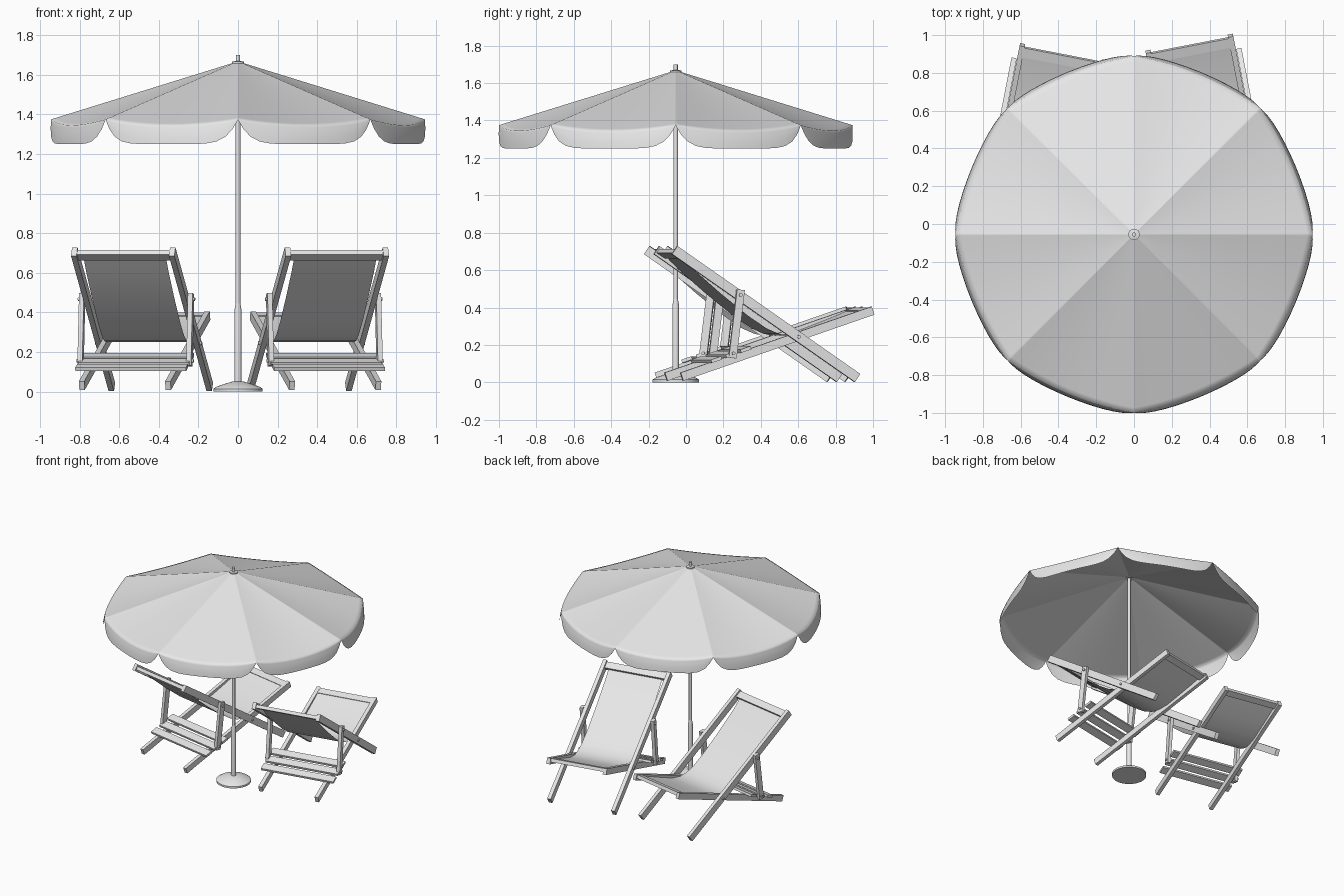
import bpy, bmesh, math
from mathutils import Matrix, Vector

cube = bpy.data.objects.get("Cube")
if cube:
    bpy.data.objects.remove(cube, do_unlink=True)

grey = bpy.data.materials.new("light_grey")
grey.use_nodes = True
grey.diffuse_color = (0.8, 0.8, 0.8, 1)
grey.node_tree.nodes["Principled BSDF"].inputs["Base Color"].default_value = (0.8, 0.8, 0.8, 1)


def finish(name, bm, matrix=Matrix(), smooth=None, fix=True):
    if fix:
        bmesh.ops.recalc_face_normals(bm, faces=bm.faces)
    mesh = bpy.data.meshes.new(name)
    bm.to_mesh(mesh)
    bm.free()
    mesh.materials.append(grey)
    ob = bpy.data.objects.new(name, mesh)
    bpy.context.collection.objects.link(ob)
    ob.matrix_world = matrix
    if smooth:
        bpy.ops.object.select_all(action='DESELECT')
        ob.select_set(True)
        bpy.context.view_layer.objects.active = ob
        bpy.ops.object.shade_smooth_by_angle(angle=math.radians(smooth))
    return ob


def beam(name, matrix, p, q, width, depth):
    """Box from p to q lying in the chair's side plane; width runs sideways."""
    p, q = Vector(p), Vector(q)
    along = (q - p).normalized()
    side = Vector((1, 0, 0))
    up = side.cross(along)
    frame = Matrix((side, along, up)).transposed().to_4x4()
    frame.translation = (p + q) / 2
    bm = bmesh.new()
    bmesh.ops.create_cube(bm, size=1, matrix=frame @ Matrix.Diagonal((width, (q - p).length, depth, 1)))
    return finish(name, bm, matrix)


def lathe(name, profile, matrix, sides=32):
    bm = bmesh.new()
    verts = [bm.verts.new((r, 0, z)) for r, z in profile]
    edges = [bm.edges.new(pair) for pair in zip(verts, verts[1:])]
    bmesh.ops.spin(bm, geom=verts + edges, axis=(0, 0, 1), cent=(0, 0, 0), steps=sides, angle=math.tau)
    bmesh.ops.remove_doubles(bm, verts=bm.verts, dist=1e-5)
    return finish(name, bm, matrix, 35)


def sheet(name, rows, matrix, closed=False, smooth=60):
    """Quad grid through rows of points."""
    bm = bmesh.new()
    grid = [[bm.verts.new(p) for p in row] for row in rows]
    n = len(grid[0])
    for a, b in zip(grid, grid[1:]):
        for i in range(n if closed else n - 1):
            j = (i + 1) % n
            bm.faces.new((a[i], b[i], b[j], a[j]))
    bmesh.ops.remove_doubles(bm, verts=bm.verts, dist=1e-5)
    return finish(name, bm, matrix, smooth, fix=False)


# Parasol stand
stand = Matrix.Translation((0, -0.055, 0))
lathe("parasol_base", [(0, 0), (0.125, 0), (0.125, 0.014), (0.11, 0.024), (0.07, 0.038), (0.03, 0.05), (0, 0.05)], stand)
lathe("parasol_lower_pole", [(0, 0.04), (0.018, 0.04), (0.018, 0.41), (0.012, 0.445), (0, 0.445)], stand, 16)
lathe("parasol_upper_pole", [(0, 0.43), (0.012, 0.43), (0.012, 1.67), (0, 1.67)], stand, 16)
lathe("parasol_finial", [(0, 1.655), (0.03, 1.655), (0.03, 1.667), (0.011, 1.67), (0.011, 1.7), (0, 1.7)], stand, 16)

# Canopy: eight sagging panels with a scalloped valance
PANELS, COLS = 8, 16


def canopy_row(f, hang):
    row = []
    for k in range(PANELS):
        for c in range(COLS):
            t = math.sin(math.pi * (c / COLS - 0.5))
            ang = math.tau / PANELS * (k + 0.5 + t / 2)
            bow = 1 - t * t
            reach = 0.945 - 0.034 * bow
            drop = 0.29 + 0.03 * bow
            scallop = 1 - abs(t) ** 6
            r = 0.01 + (reach - 0.01) * f + 0.018 * scallop * math.sin(hang * math.pi / 2)
            z = 1.665 - drop * f - (0.125 - 0.03 * bow) * scallop * hang
            row.append((r * math.cos(ang), r * math.sin(ang), z))
    return row


rows = [canopy_row(f, 0) for f in (0, 0.15, 0.35, 0.55, 0.75, 0.9, 0.97, 1)]
rows += [canopy_row(1, h) for h in (0.12, 0.35, 0.65, 1)]
sheet("parasol_canopy", rows, stand, closed=True, smooth=80)


# Deck chairs, local frame: x sideways, y towards the sitter's feet
def back_rail(y):
    return 0.7 - 0.687 * y


def seat_rail(y):
    return 0.018 + 0.34 * y


def bolt(name, matrix, x, y, z):
    bm = bmesh.new()
    turn = Matrix.Translation((x, y, z)) @ Matrix.Rotation(math.pi / 2, 4, 'Y')
    bmesh.ops.create_cone(bm, cap_ends=True, segments=12, radius1=0.009, radius2=0.009, depth=0.012, matrix=turn)
    finish(name, bm, matrix, 35)


def deck_chair(tag, x, y, degrees):
    m = Matrix.Translation((x, y, 0)) @ Matrix.Rotation(math.radians(degrees), 4, 'Z')
    for s, side in ((-1, "right"), (1, "left")):
        label = f"{tag}_{side}_"
        a, b, c = s * 0.252, s * 0.222, s * 0.28
        beam(label + "back_rail", m, (a, -0.01, back_rail(-0.01)), (a, 0.985, back_rail(0.985)), 0.028, 0.052)
        beam(label + "seat_rail", m, (b, 0.035, seat_rail(0.035)), (b, 1.075, seat_rail(1.075)), 0.028, 0.046)
        beam(label + "strut", m, (c, 0.3, 0.13), (c, 0.345, 0.495), 0.025, 0.042)
        bolt(label + "upper_bolt", m, s * 0.295, 0.342, 0.467)
        bolt(label + "lower_bolt", m, s * 0.295, 0.304, 0.155)
        bolt(label + "pivot_bolt", m, s * 0.268, 0.665, back_rail(0.665))
    # Crossbars and the slats behind the seat
    beam(tag + "_head_bar", m, (0, -0.005, 0.703), (0, 0.04, 0.674), 0.5, 0.026)
    beam(tag + "_knee_bar", m, (0, 1.015, seat_rail(1.015) + 0.008), (0, 1.065, seat_rail(1.065) + 0.008), 0.44, 0.026)
    for i in range(3):
        y0 = 0.185 + 0.08 * i
        lift = 0.031
        beam(f"{tag}_slat_{i + 1}", m, (0, y0, seat_rail(y0) + lift),
             (0, y0 + 0.055, seat_rail(y0 + 0.055) + lift), 0.57, 0.018)
    # Hanging cloth sling
    path = [(0.0, 0.705), (0.03, 0.678), (0.1, 0.605), (0.25, 0.475), (0.4, 0.355), (0.5, 0.288), (0.57, 0.258),
            (0.64, 0.25), (0.72, 0.264), (0.85, 0.313), (0.96, 0.356), (1.04, 0.392)]
    sheet(tag + "_sling", [[(-0.212, u, z), (0.212, u, z)] for u, z in reversed(path)], m)


deck_chair("left_chair", 0.498, -0.10, 11)
deck_chair("right_chair", -0.578, -0.15, -11)
